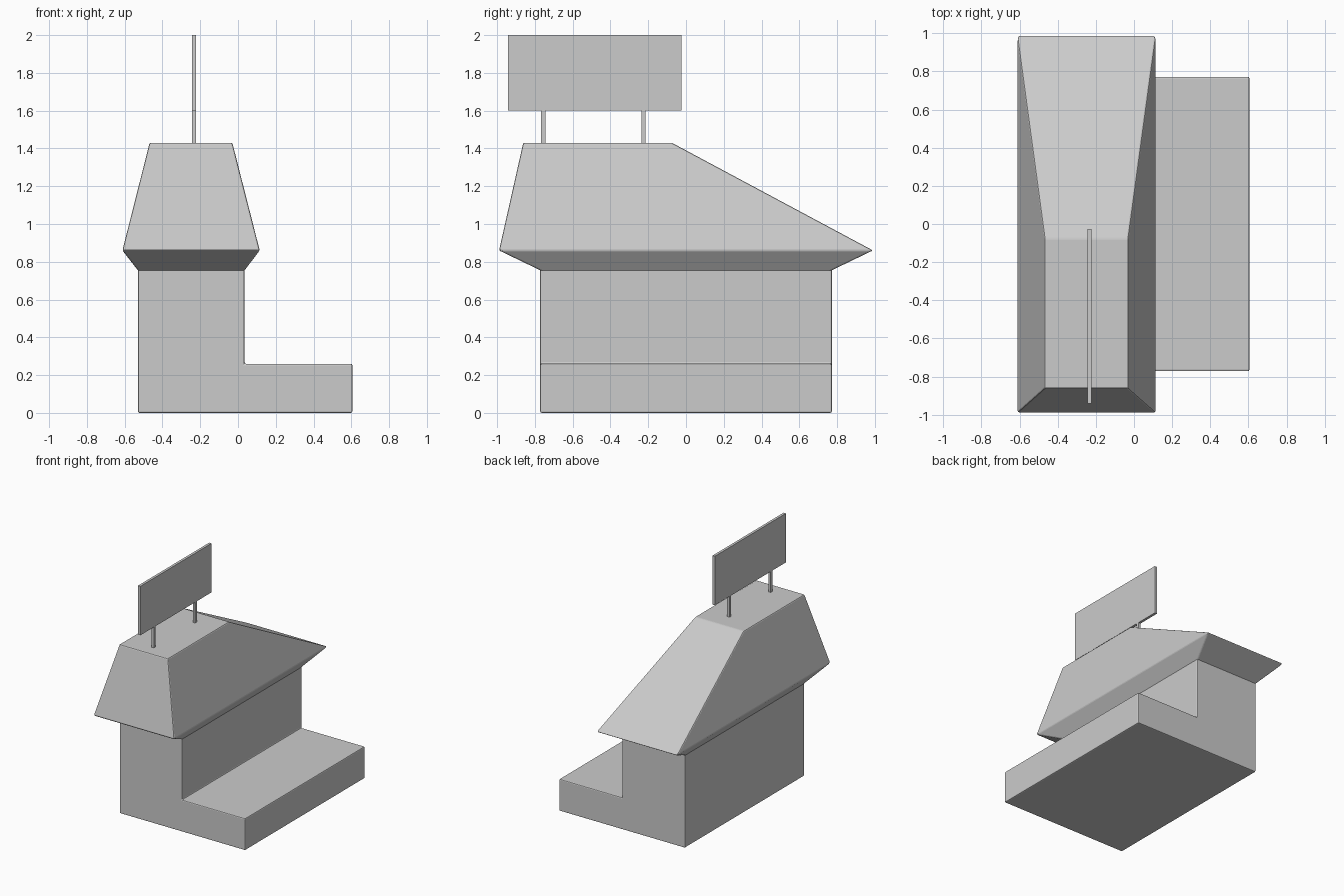
import bpy

if "Cube" in bpy.data.objects:
    bpy.data.objects.remove(bpy.data.objects["Cube"])

BEVEL = 0.008


def make_object(name, verts, faces, bevel=0.0):
    mesh = bpy.data.meshes.new(name)
    mesh.from_pydata(verts, [], faces)
    mesh.update()
    obj = bpy.data.objects.new(name, mesh)
    bpy.context.collection.objects.link(obj)
    if bevel:
        mod = obj.modifiers.new("soft_edges", "BEVEL")
        mod.width = bevel
        mod.segments = 2
        mod.limit_method = "ANGLE"
        mod.angle_limit = 0.2
    return obj


def loft(name, rings, cap_bottom=True, bevel=0.0):
    """Stack rectangular rings (x0, x1, y0, y1, z) into one skin."""
    verts, faces = [], []
    for x0, x1, y0, y1, z in rings:
        verts += [(x0, y0, z), (x1, y0, z), (x1, y1, z), (x0, y1, z)]
    for r in range(len(rings) - 1):
        for i in range(4):
            a, b = r * 4 + i, r * 4 + (i + 1) % 4
            faces.append((a, b, b + 4, a + 4))
    top = 4 * (len(rings) - 1)
    faces.append(tuple(range(top, top + 4)))
    if cap_bottom:
        faces.append((3, 2, 1, 0))
    return make_object(name, verts, faces, bevel)


# L-shaped body: tall room with a low porch; open where the roof sits
profile = [(0.035, 0.755), (-0.53, 0.755), (-0.53, 0), (0.605, 0),
           (0.605, 0.26), (0.035, 0.26)]
n = len(profile)
verts = [(x, y, z) for y in (-0.772, 0.772) for x, z in profile]
faces = [tuple(range(n)), tuple(range(2 * n - 1, n - 1, -1))]
for i in range(1, n):
    j = (i + 1) % n
    faces.append((i, i + n, j + n, j))
make_object("house_body", verts, faces, BEVEL)

# Roof with flared eaves and a long rear slope
loft("roof", [(-0.53, 0.035, -0.772, 0.772, 0.755),
              (-0.612, 0.115, -0.99, 0.99, 0.86),
              (-0.468, -0.03, -0.862, -0.075, 1.43)],
     cap_bottom=False, bevel=BEVEL)

# Sign board on two posts
def box(name, x0, x1, y0, y1, z0, z1):
    return loft(name, [(x0, x1, y0, y1, z0), (x0, x1, y0, y1, z1)])


box("sign_board", -0.243, -0.222, -0.942, -0.025, 1.6, 2.0)
for label, y in (("front", -0.756), ("rear", -0.225)):
    box("sign_post_" + label, -0.243, -0.222, y - 0.011, y + 0.011, 1.42, 1.605)
